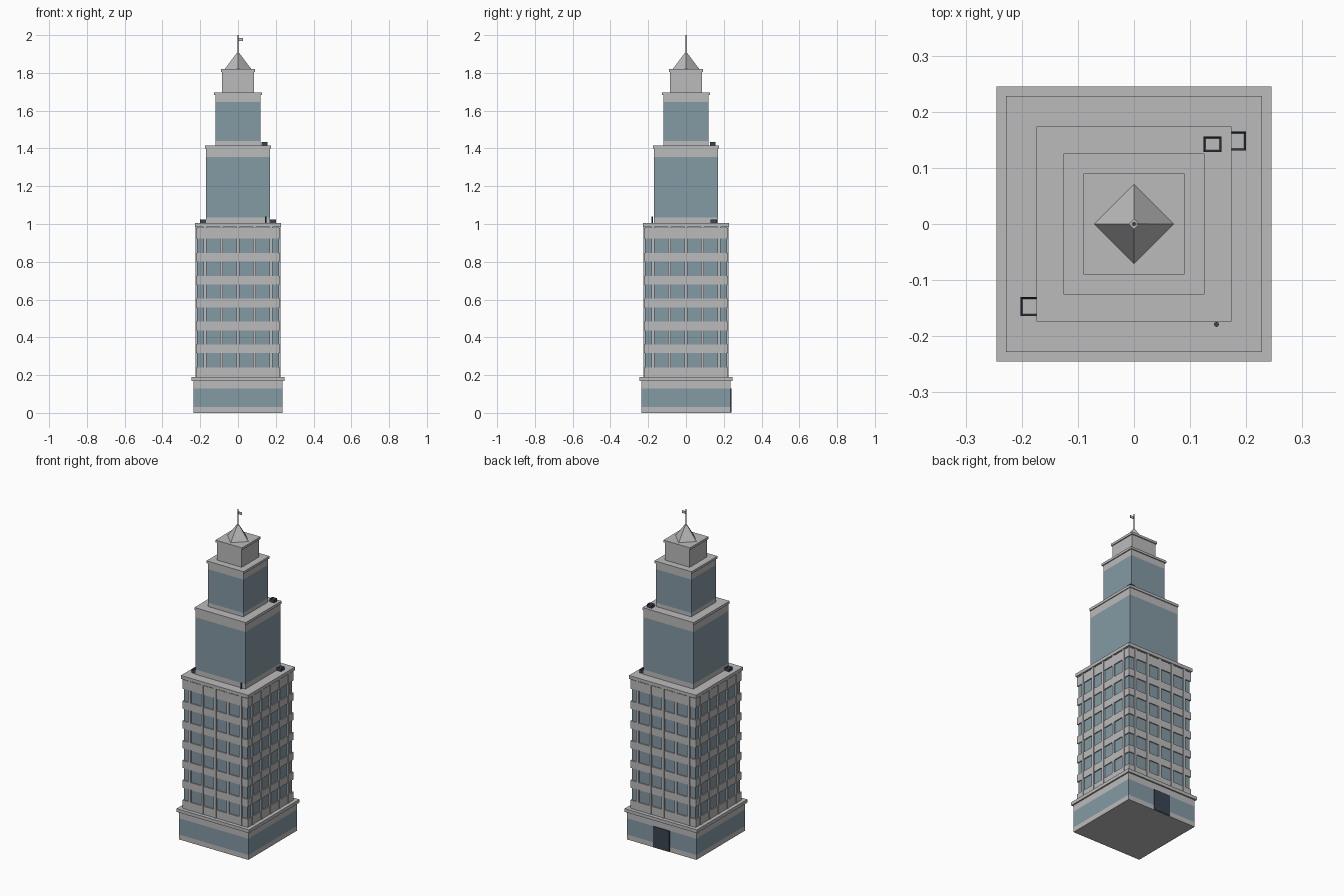
import bpy
import bmesh

if "Cube" in bpy.data.objects:
    bpy.data.objects.remove(bpy.data.objects["Cube"])


def material(name, rgb):
    m = bpy.data.materials.new(name)
    m.use_nodes = True
    m.diffuse_color = (*rgb, 1)
    m.node_tree.nodes["Principled BSDF"].inputs["Base Color"].default_value = (*rgb, 1)
    return m


STONE = material("pale grey stone", (0.5, 0.5, 0.5))
GLASS = material("blue grey glass", (0.23, 0.32, 0.37))
DARK = material("dark slate", (0.045, 0.06, 0.085))


def finish(name, bm, *mats):
    mesh = bpy.data.meshes.new(name)
    bm.to_mesh(mesh)
    bm.free()
    for m in mats:
        mesh.materials.append(m)
    ob = bpy.data.objects.new(name, mesh)
    bpy.context.collection.objects.link(ob)
    return ob


def add_box(bm, x, y, z0, z1, hx, hy):
    """Box centred on x, y with half sizes hx, hy."""
    verts = bmesh.ops.create_cube(bm, size=2)["verts"]
    for v in verts:
        v.co = (x + v.co.x * hx, y + v.co.y * hy, z0 if v.co.z < 0 else z1)


def box(name, mat, x, y, z0, z1, hx, hy):
    bm = bmesh.new()
    add_box(bm, x, y, z0, z1, hx, hy)
    return finish(name, bm, mat)


def cone(name, mat, x, y, z0, z1, r0, r1, sides):
    bm = bmesh.new()
    bmesh.ops.create_cone(bm, cap_ends=True, segments=sides,
                          radius1=r0, radius2=r1, depth=z1 - z0)
    bmesh.ops.translate(bm, verts=bm.verts, vec=(x, y, (z0 + z1) / 2))
    return finish(name, bm, mat)


def tier(name, half, z0, sill, head, z1):
    """Flush stone sill, glass band and stone head."""
    box(name + "_sill", STONE, 0, 0, z0, sill, half, half)
    box(name + "_glass", GLASS, 0, 0, sill, head, half, half)
    box(name + "_head", STONE, 0, 0, head, z1, half, half)


def cornice(name, half, z0, z1):
    box(name + "_cornice", STONE, 0, 0, z0, z1, half, half)


# Ground floor
tier("base", 0.236, 0, 0.03, 0.13, 0.17)
cornice("base", 0.245, 0.17, 0.19)
box("door", DARK, 0, 0.237, 0.002, 0.13, 0.055, 0.004)

# Main shaft: glass core wrapped by floor bands and vertical piers
box("shaft_glass", GLASS, 0, 0, 0.19, 0.985, 0.216, 0.216)
ROWS, PITCH, WINDOW = 6, 0.1215, 0.076
bm = bmesh.new()
bottom = 0.19
for i in range(ROWS + 1):
    top = 0.24 + i * PITCH if i < ROWS else 0.98
    add_box(bm, 0, 0, bottom, top, 0.222, 0.222)
    bottom = top + WINDOW
finish("floor_bands", bm, STONE)
bm = bmesh.new()
for i in range(-2, 3):
    for s in (-1, 1):
        add_box(bm, i * 0.087, s * 0.2195, 0.19, 0.985, 0.008, 0.0055)
        add_box(bm, s * 0.2195, i * 0.087, 0.19, 0.985, 0.0055, 0.008)
finish("piers", bm, STONE)
cornice("shaft", 0.228, 0.985, 1.005)

# Stepped upper tiers
tier("middle_tier", 0.169, 1.005, 1.035, 1.355, 1.4)
cornice("middle_tier", 0.174, 1.4, 1.416)
tier("upper_tier", 0.12, 1.416, 1.44, 1.645, 1.683)
cornice("upper_tier", 0.126, 1.683, 1.697)
box("crown_block", STONE, 0, 0, 1.697, 1.806, 0.084, 0.084)
cornice("crown", 0.09, 1.806, 1.82)

# Pointed roof, mast and flag
cone("spire_roof", STONE, 0, 0, 1.82, 1.902, 0.071, 0.009, 4)
cone("mast", DARK, 0, 0, 1.9, 2.0, 0.0035, 0.0035, 8)
box("flag", STONE, 0.014, 0, 1.97, 1.986, 0.013, 0.001)

# Roof units: dark open-topped housings with a pale floor
for n, (x, y, z) in enumerate([(0.184, 0.148, 1.005), (-0.186, -0.147, 1.005),
                               (0.14, 0.142, 1.416)]):
    bm = bmesh.new()
    add_box(bm, x, y, z, z + 0.019, 0.016, 0.017 if z < 1.2 else 0.014)
    bm.normal_update()
    lid = max(bm.faces, key=lambda f: f.calc_center_median().z)
    bmesh.ops.inset_region(bm, faces=[lid], thickness=0.005)
    bmesh.ops.translate(bm, verts=lid.verts, vec=(0, 0, -0.012))
    lid.material_index = 1
    finish(f"roof_unit_{n + 1}", bm, DARK, STONE)

# Vent pipe on the shaft roof
cone("vent_pipe", DARK, 0.147, -0.179, 1.005, 1.04, 0.0045, 0.0045, 8)
